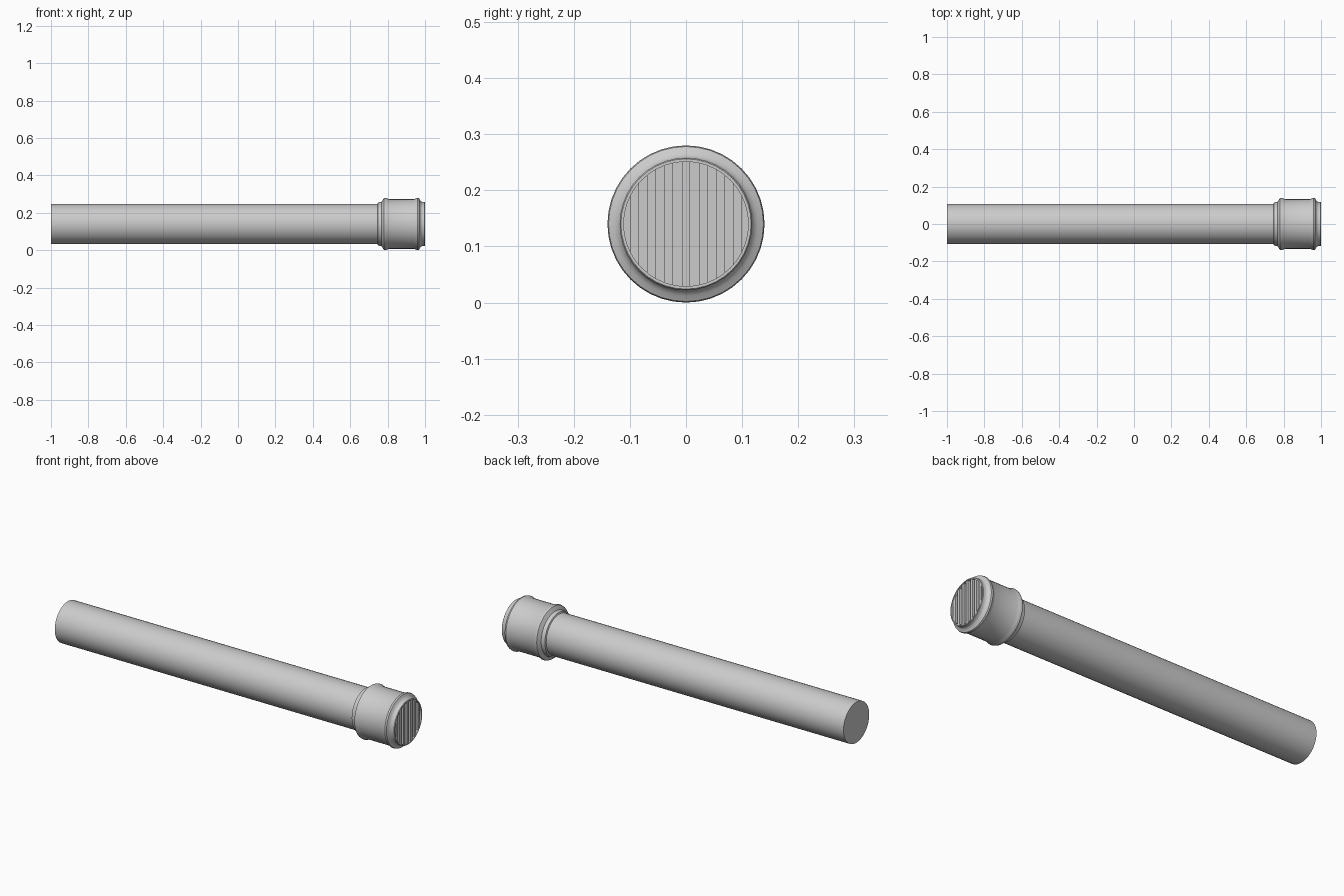
import bpy, bmesh, math

if "Cube" in bpy.data.objects:
    bpy.data.objects.remove(bpy.data.objects["Cube"])

CZ = 0.14      # axis height
SIDES = 40


def finish(name, bm, angle=35):
    bmesh.ops.remove_doubles(bm, verts=bm.verts, dist=1e-5)
    bmesh.ops.recalc_face_normals(bm, faces=bm.faces)
    me = bpy.data.meshes.new(name)
    bm.to_mesh(me)
    bm.free()
    ob = bpy.data.objects.new(name, me)
    bpy.context.collection.objects.link(ob)
    bpy.ops.object.select_all(action='DESELECT')
    ob.select_set(True)
    bpy.context.view_layer.objects.active = ob
    bpy.ops.object.shade_smooth_by_angle(angle=math.radians(angle))
    return ob


def lathe(name, profile, caps=(False, False)):
    """Revolve (x, radius) points around the pipe axis."""
    bm = bmesh.new()
    rings = []
    for x, r in profile:
        rings.append([bm.verts.new((x, r * math.cos(a), CZ + r * math.sin(a)))
                      for a in (2 * math.pi * i / SIDES for i in range(SIDES))])
    for p, q in zip(rings, rings[1:]):
        for i in range(SIDES):
            j = (i + 1) % SIDES
            bm.faces.new((p[i], p[j], q[j], q[i]))
    if caps[0]:
        bm.faces.new(rings[0])
    if caps[1]:
        bm.faces.new(rings[-1])
    return finish(name, bm)


# Long pipe with a closed far end
lathe("pipe", [(-1, 0.108), (0.75, 0.108)], (True, False))

# Socket with two raised rings, rim and recessed back wall
lathe("socket", [
    (0.745, 0.108), (0.748, 0.115), (0.768, 0.118), (0.775, 0.13),
    (0.78, 0.138), (0.787, 0.14), (0.796, 0.137), (0.81, 0.133),
    (0.94, 0.133), (0.951, 0.136), (0.96, 0.14), (0.968, 0.138),
    (0.973, 0.128), (0.978, 0.121), (0.985, 0.118), (0.998, 0.118),
    (1.0, 0.116), (1.0, 0.111), (0.965, 0.111)], (False, True))

# Upright grille bars trimmed to the round opening
bm = bmesh.new()
R, HALF = 0.112, 0.0075
for k in range(-3, 4):
    y = k * 0.0305
    rows = []
    for x in (0.965, 0.997):
        rows.append([bm.verts.new((x, y + s * HALF,
                     CZ + t * math.sqrt(R * R - (y + s * HALF) ** 2)))
                     for s, t in ((-1, -1), (1, -1), (1, 1), (-1, 1))])
    back, front = rows
    bm.faces.new(front)
    for i in range(4):
        j = (i + 1) % 4
        bm.faces.new((back[i], back[j], front[j], front[i]))
    bm.faces.new(back[::-1])
finish("grille_bars", bm)
